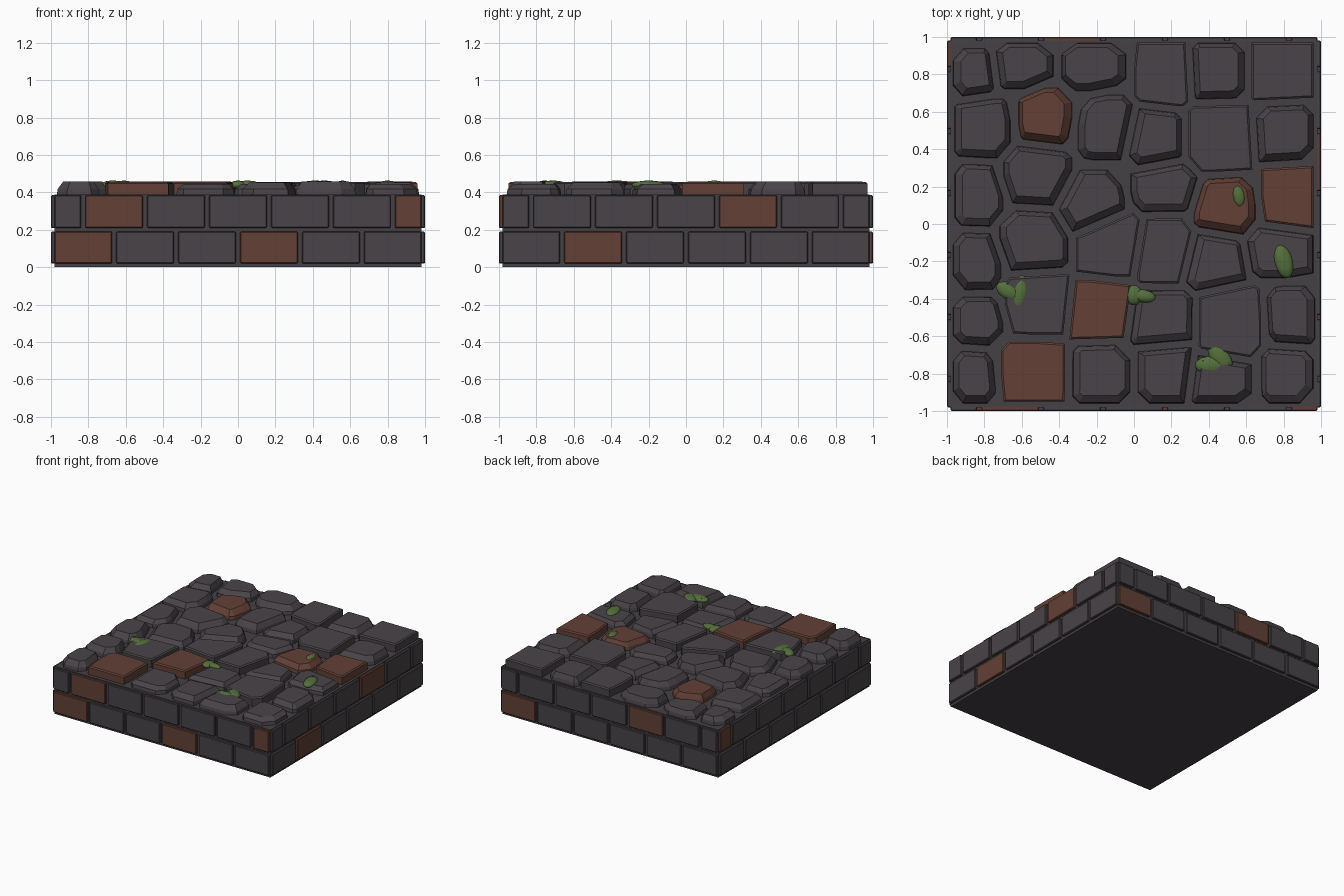
import bpy, bmesh, math, random
from mathutils import Vector, Matrix

if "Cube" in bpy.data.objects:
    bpy.data.objects.remove(bpy.data.objects["Cube"])

random.seed(4)


def material(name, rgb):
    m = bpy.data.materials.new(name)
    m.diffuse_color = (*rgb, 1)
    m.use_nodes = True
    m.node_tree.nodes["Principled BSDF"].inputs["Base Color"].default_value = m.diffuse_color
    return m


STONE = material("dark stone", (0.066, 0.057, 0.065))
MORTAR = material("mortar", (0.060, 0.053, 0.059))
CLAY = material("red clay", (0.125, 0.052, 0.038))
MOSS = material("moss green", (0.090, 0.160, 0.045))


def finish(bm, name, mat):
    bmesh.ops.recalc_face_normals(bm, faces=bm.faces)
    mesh = bpy.data.meshes.new(name)
    bm.to_mesh(mesh)
    bm.free()
    mesh.materials.append(mat)
    ob = bpy.data.objects.new(name, mesh)
    bpy.context.collection.objects.link(ob)
    return ob


def box(name, lo, hi, mat, bevel=0.0, rot=0.0):
    bm = bmesh.new()
    bmesh.ops.create_cube(bm, size=1)
    lo, hi = Vector(lo), Vector(hi)
    bmesh.ops.scale(bm, vec=hi - lo, verts=bm.verts)
    bmesh.ops.translate(bm, vec=(lo + hi) / 2, verts=bm.verts)
    if bevel:
        bmesh.ops.bevel(bm, geom=bm.edges[:], offset=bevel, segments=1, affect='EDGES')
    bmesh.ops.rotate(bm, cent=(0, 0, 0), matrix=Matrix.Rotation(rot, 3, 'Z'), verts=bm.verts)
    return finish(bm, name, mat)


# Mortar core
box("mortar_core", (-0.98, -0.98, 0), (0.98, 0.98, 0.39), MORTAR)

# Two courses of bricks on every side; each side is the front turned about z.
# Clay bricks are listed as (course, index from left to right seen from outside).
PITCH, GAP = 0.331, 0.022
sides = {
    "front": (0, {(0, 0), (0, 3), (1, 1), (1, 6)}),
    "right": (90, {(0, 1), (1, 4)}),
    "back": (180, {(0, 0), (1, 4)}),
    "left": (270, {(1, 0)}),
}
for side, (angle, clay) in sides.items():
    for course, (z0, z1) in enumerate(((0.02, 0.19), (0.21, 0.385))):
        count = 6 + course
        for i in range(count):
            a = -0.993 + PITCH * (i - course / 2)
            x0 = max(-0.98, a + GAP / 2)
            x1 = min(0.98, a + PITCH - GAP / 2)
            box(f"{side}_brick", (x0, -1.0, z0), (x1, -0.95, z1),
                CLAY if (course, i) in clay else STONE, 0.005, math.radians(angle))

# Paving stones: extents x0, x1, y0, y1 in hundredths, by row from back to front
rows = [
    [(-97, -74, 68, 94), (-75, -43, 72, 97), (-39, -4, 71, 97),
     (0, 30, 63, 97), (30, 61, 66, 97), (61, 96, 66, 97)],
    [(-96, -66, 35, 67), (-62, -33, 42, 73), (-30, 0, 34, 69),
     (-4, 26, 30, 62), (29, 64, 28, 64), (64, 96, 32, 64)],
    [(-96, -70, -2, 32), (-70, -33, 9, 42), (-40, -5, -9, 29),
     (-2, 34, 6, 33), (32, 65, -6, 25), (68, 96, -3, 32)],
    [(-97, -71, -36, -4), (-72, -35, -26, 8), (-31, 3, -28, 9),
     (2, 31, -32, 3), (27, 60, -37, -5), (60, 96, -29, -1)],
    [(-97, -70, -65, -38), (-69, -34, -59, -26), (-35, -2, -62, -30),
     (-2, 34, -67, -35), (32, 68, -71, -32), (71, 97, -66, -33)],
    [(-97, -74, -96, -68), (-71, -37, -95, -63), (-33, -2, -96, -64),
     (2, 35, -96, -63), (26, 63, -96, -70), (68, 96, -96, -65)],
]
stones = [Vector(s) / 100 for row in rows for s in row]
clay_stones = {7, 16, 17, 26, 31}
slabs = {3, 5, 10, 17, 20, 21, 25, 26, 28, 31}      # sharp-edged stones


def middle(s):
    return Vector(((s[0] + s[1]) / 2, (s[2] + s[3]) / 2))


def reach(s, u):
    return 1 / math.hypot(2 * u.x / (s[1] - s[0]), 2 * u.y / (s[3] - s[2]))


def clip(poly, n, d):
    """Keep the part of a convex polygon where n.p <= d."""
    out = []
    for p, q in zip(poly, poly[1:] + poly[:1]):
        a, b = n.dot(p) - d, n.dot(q) - d
        if a <= 0:
            out.append(p)
        if a * b < 0:
            out.append(p.lerp(q, a / (a - b)))
    return out


def inset(poly, amounts):
    """Move every edge of a counter-clockwise polygon inwards."""
    out = poly
    for p, q in zip(poly, poly[1:] + poly[:1]):
        e = (q - p)
        if e.length > 1e-4:
            n = Vector((e.y, -e.x)).normalized()
            out = clip(out, n, n.dot(p) - amounts(n))
    return out


def paving_stone(i, s):
    c = middle(s)
    poly = [Vector(p) for p in ((s[0], s[2]), (s[1], s[2]), (s[1], s[3]), (s[0], s[3]))]
    # cut each stone back from its neighbours
    for j, t in enumerate(stones):
        u = middle(t) - c
        if j != i and u.length < 0.6:
            d, u = u.length, u.normalized()
            a, b = reach(s, u), reach(t, u)
            poly = clip(poly, u, u.dot(c) + d * a / (a + b) - 0.018)
    # knock off the corners
    if i not in slabs:
        w, h = (s[1] - s[0]) / 2, (s[3] - s[2]) / 2
        for sx in (-1, 1):
            for sy in (-1, 1):
                n = Vector((sx / w, sy / h))
                poly = clip(poly, n, n.dot(c) + random.uniform(1.45, 1.8))
    # stack outlines: foot, shoulder, top
    if i in slabs:
        layers = [(poly, 0.38), (poly, 0.447), (inset(poly, lambda n: 0.01), 0.456)]
    else:
        tilt = Vector((random.uniform(-0.012, 0.012), -0.008))
        top = inset(poly, lambda n: 0.034 + tilt.dot(n))
        layers = [(poly, 0.38), (inset(poly, lambda n: 0.006), 0.418),
                  (top, random.choice((0.445, 0.452, 0.458)))]
    bm = bmesh.new()
    for outline, z in layers:
        for p in outline:
            bm.verts.new((p.x, p.y, z))
    # hull of the stacked outlines gives the chamfered block
    bmesh.ops.convex_hull(bm, input=bm.verts)
    bmesh.ops.dissolve_limit(bm, angle_limit=0.02, verts=bm.verts, edges=bm.edges)
    finish(bm, "paving_stone", CLAY if i in clay_stones else STONE)


for i, s in enumerate(stones):
    paving_stone(i, s)

# Moss tufts: flattened lumps x, y, half length, half width, heading in degrees
tufts = [
    (-0.67, -0.36, 0.075, 0.045, 150), (-0.61, -0.37, 0.10, 0.045, 80),
    (0.00, -0.38, 0.055, 0.045, 90), (0.05, -0.385, 0.07, 0.035, -10),
    (0.80, -0.20, 0.095, 0.05, 105), (0.56, 0.15, 0.065, 0.035, 100),
    (0.46, -0.71, 0.09, 0.05, 130), (0.41, -0.755, 0.085, 0.05, 0),
]
for x, y, length, width, heading in tufts:
    bm = bmesh.new()
    bmesh.ops.create_icosphere(bm, subdivisions=2, radius=1)
    place = (Matrix.Translation((x, y, 0.44))
             @ Matrix.Rotation(math.radians(heading), 4, 'Z')
             @ Matrix.Diagonal((length, width, 0.024, 1)))
    bmesh.ops.transform(bm, matrix=place, verts=bm.verts)
    for f in bm.faces:
        f.smooth = True
    finish(bm, "moss_tuft", MOSS)
